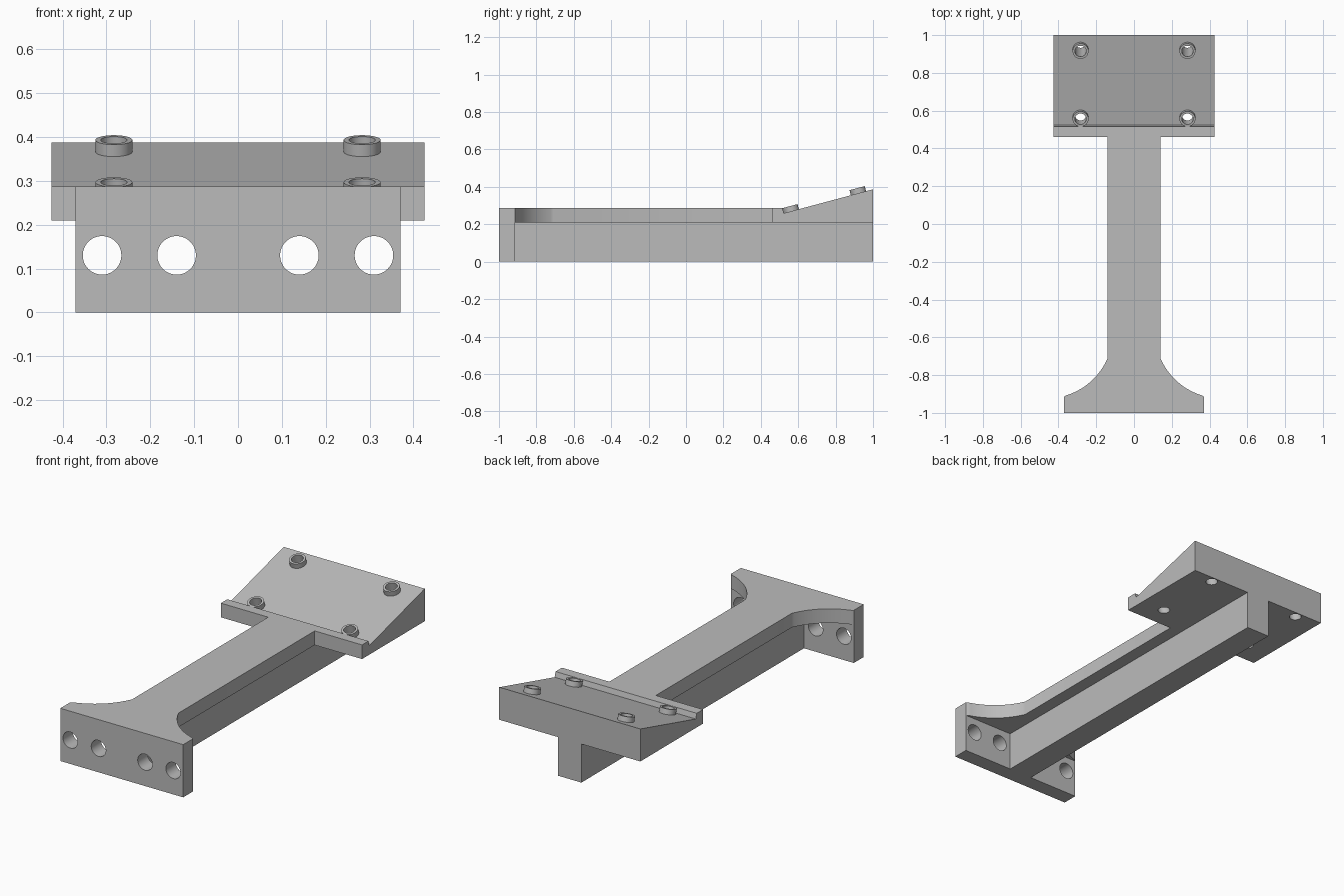
import bpy, bmesh, math
from mathutils import Vector, Matrix

if "Cube" in bpy.data.objects:
    bpy.data.objects.remove(bpy.data.objects["Cube"], do_unlink=True)

# Single plain grey material
grey = bpy.data.materials.new("plain grey")
grey.use_nodes = True
COLOR = (0.5, 0.5, 0.5, 1)
grey.diffuse_color = COLOR
grey.node_tree.nodes["Principled BSDF"].inputs["Base Color"].default_value = COLOR


def finish(name, bm):
    bmesh.ops.recalc_face_normals(bm, faces=bm.faces)
    mesh = bpy.data.meshes.new(name)
    bm.to_mesh(mesh)
    bm.free()
    mesh.materials.append(grey)
    obj = bpy.data.objects.new(name, mesh)
    bpy.context.collection.objects.link(obj)
    return obj


def prism(name, points, depth):
    """Extrude a closed outline of 3D points along a depth vector."""
    bm = bmesh.new()
    face = bm.faces.new([bm.verts.new(p) for p in points])
    ext = bmesh.ops.extrude_face_region(bm, geom=[face])
    moved = [v for v in ext["geom"] if isinstance(v, bmesh.types.BMVert)]
    bmesh.ops.translate(bm, verts=moved, vec=depth)
    return finish(name, bm)


def box(name, x, y0, y1, z0, z1):
    outline = [(-x, y0, z0), (x, y0, z0), (x, y1, z0), (-x, y1, z0)]
    return prism(name, outline, (0, 0, z1 - z0))


def cylinder(name, start, axis, radius, length):
    bm = bmesh.new()
    turn = axis.to_track_quat("Z", "Y").to_matrix().to_4x4()
    place = Matrix.Translation(Vector(start) + axis * length / 2) @ turn
    bmesh.ops.create_cone(bm, cap_ends=True, segments=48, radius1=radius,
                          radius2=radius, depth=length, matrix=place)
    return finish(name, bm)


def activate(obj):
    bpy.ops.object.select_all(action="DESELECT")
    obj.select_set(True)
    bpy.context.view_layer.objects.active = obj


def drill(obj, start, axis, radius, length):
    cutter = cylinder("hole_cutter", start, axis, radius, length)
    cutter.hide_render = True
    mod = obj.modifiers.new("hole", "BOOLEAN")
    mod.operation, mod.solver, mod.object = "DIFFERENCE", "EXACT", cutter
    activate(obj)
    bpy.ops.object.modifier_apply(modifier=mod.name)
    bpy.data.objects.remove(cutter, do_unlink=True)


def smooth(obj):
    activate(obj)
    bpy.ops.object.shade_smooth_by_angle(angle=math.radians(30))


SHELF, TOP = 0.21, 0.287      # underside and top of the flange
PLATE_Y, RAMP_Y = -0.915, 0.46

# Front mounting plate with four holes
plate = box("front_plate", 0.37, -1, PLATE_Y, 0, TOP)
for x in (-0.31, -0.14, 0.14, 0.31):
    drill(plate, (x, -1.1, 0.13), Vector((0, 1, 0)), 0.044, 0.3)
smooth(plate)

# Vertical web of the T beam
box("beam_web", 0.07, PLATE_Y, 1, 0, SHELF)

# Top flange flaring into the front plate along concave arcs
cx, cy, radius = 0.463, -0.571, 0.352
a0 = math.atan2(-0.71 - cy, 0.14 - cx) % math.tau
a1 = math.atan2(PLATE_Y - cy, 0.37 - cx) % math.tau
side = [(0.14, RAMP_Y)]
for i in range(25):
    a = a0 + (a1 - a0) * i / 24
    side.append((cx + radius * math.cos(a), cy + radius * math.sin(a)))
side[-1] = (0.37, PLATE_Y)
outline = [(x, y, SHELF) for x, y in side]
outline += [(-x, y, SHELF) for x, y in reversed(side)]
smooth(prism("beam_flange", outline, (0, 0, TOP - SHELF)))

# Sloped rear platform with a raised lip
tilt = math.radians(15)
normal = Vector((0, -math.sin(tilt), math.cos(tilt)))


def slope_z(y):
    return 0.387 - (1 - y) * math.tan(tilt)


profile = [(RAMP_Y, SHELF), (1, SHELF), (1, slope_z(1)),
           (0.523, slope_z(0.523)), (0.515, TOP), (RAMP_Y, TOP)]
ramp = prism("rear_platform", [(-0.425, y, z) for y, z in profile], (0.85, 0, 0))

# Four tilted bosses with holes through the platform
for x in (-0.283, 0.283):
    for label, y in (("front", 0.563), ("rear", 0.922)):
        base = Vector((x, y, slope_z(y)))
        name = f"{label}_{'left' if x > 0 else 'right'}_boss"
        boss = cylinder(name, base, normal, 0.042, 0.028)
        for part in (boss, ramp):
            drill(part, base - normal * 0.3, normal, 0.03, 0.4)
        smooth(boss)
smooth(ramp)
